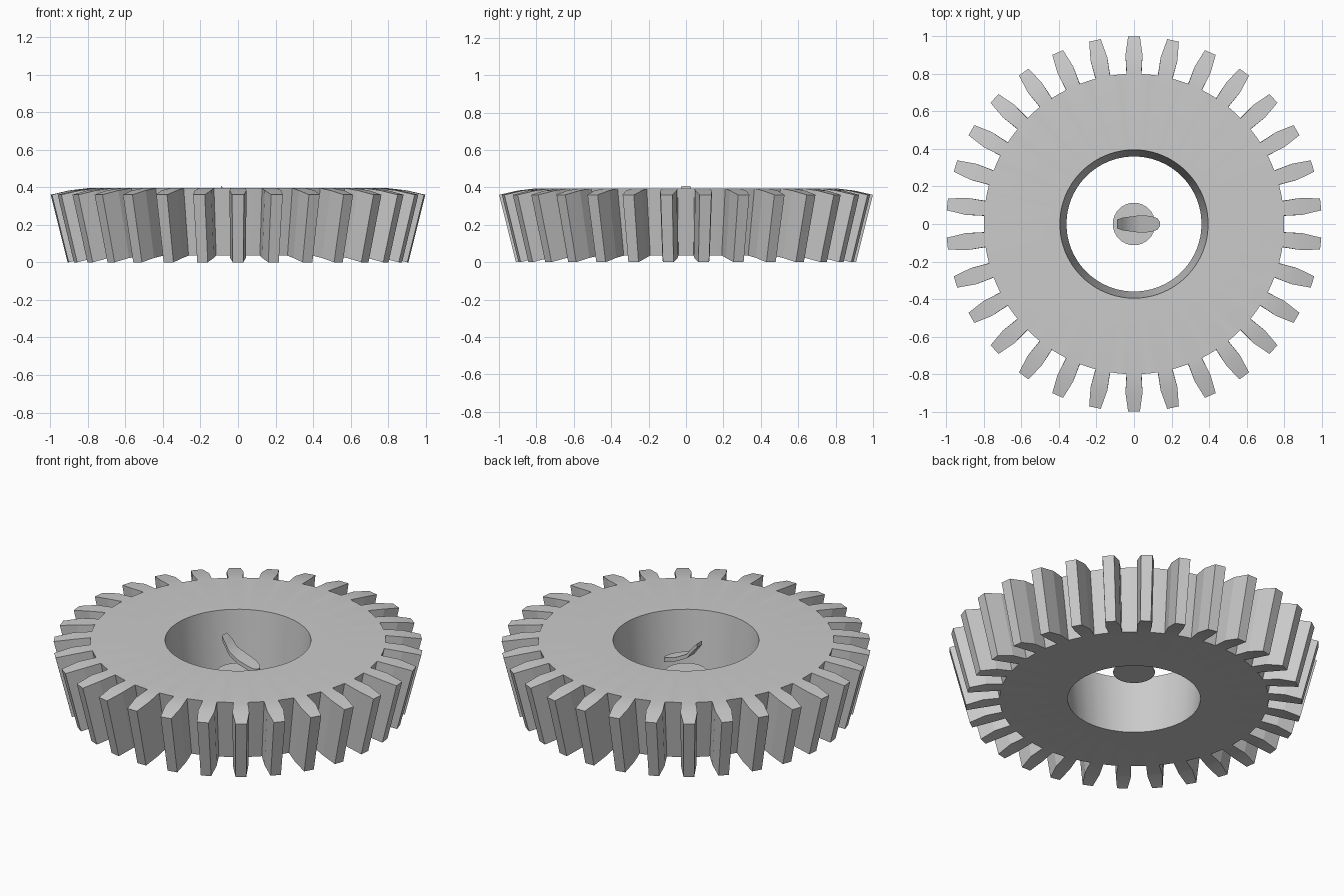
import bpy, bmesh, math
from math import sin, cos, radians

if "Cube" in bpy.data.objects:
    bpy.data.objects.remove(bpy.data.objects["Cube"])

TEETH = 30
STEP = 360 / TEETH
HOLE, ROOT, PITCH, TIP = 0.395, 0.8, 0.9, 1.0


def new_object(name, bm):
    bmesh.ops.recalc_face_normals(bm, faces=bm.faces)
    mesh = bpy.data.meshes.new(name)
    bm.to_mesh(mesh)
    bm.free()
    ob = bpy.data.objects.new(name, mesh)
    bpy.context.collection.objects.link(ob)
    return ob


def smooth(ob, angle):
    bpy.ops.object.select_all(action='DESELECT')
    bpy.context.view_layer.objects.active = ob
    ob.select_set(True)
    bpy.ops.object.shade_smooth_by_angle(angle=radians(angle))


# Bevel gear: a top and a smaller bottom outline, tooth ends slope downwards
bm = bmesh.new()


def layer(z, scale):
    """Vertex rings of one gear face, one dictionary per tooth."""
    def v(r, deg, drop=0.0):
        a = radians(deg)
        return bm.verts.new((r * scale * cos(a), r * scale * sin(a), z - drop))
    teeth = []
    for i in range(TEETH):
        c = 90 + i * STEP
        teeth.append({
            'hole': [v(HOLE, c + d) for d in (-2.8, 2.8, 6)],
            'root': [v(ROOT, c + d) for d in (-2.8, 2.8, 6)],
            'pitch': [v(PITCH, c + d, 0.012) for d in (-2.9, 2.9)],
            'tip': [v(TIP, c + d, 0.035) for d in (-1.8, 1.8)]})
    return teeth


top, bottom = layer(0.395, 1.0), layer(0.035, 0.91)
for i in range(TEETH):
    paths = []
    for side in (top, bottom):
        t, n = side[i], side[(i + 1) % TEETH]
        hole = t['hole'] + [n['hole'][0]]
        root = t['root'] + [n['root'][0]]
        for k in range(3):
            bm.faces.new((hole[k], hole[k + 1], root[k + 1], root[k]))
        for a, b in (('root', 'pitch'), ('pitch', 'tip')):
            bm.faces.new((t[a][0], t[a][1], t[b][1], t[b][0]))
        outer = [root[0], t['pitch'][0], t['tip'][0], t['tip'][1],
                 t['pitch'][1], root[1], root[2], root[3]]
        paths.append((hole, outer))
    for up, low in zip(*paths):
        for k in range(len(up) - 1):
            bm.faces.new((up[k], up[k + 1], low[k + 1], low[k]))
smooth(new_object("bevel_gear", bm), 8)

# Small flat disc in the middle of the hole
bm = bmesh.new()
bmesh.ops.create_cone(bm, cap_ends=True, segments=32, radius1=0.113,
                      radius2=0.113, depth=0.006)
bmesh.ops.translate(bm, verts=bm.verts, vec=(0, 0, 0.203))
new_object("centre_disc", bm)

# Curved tongue above the disc: (x, z, half width) stations
stations = [(-0.09, 0.395, 0.024), (-0.06, 0.36, 0.034), (-0.03, 0.32, 0.038),
            (0.03, 0.29, 0.046), (0.09, 0.27, 0.043), (0.125, 0.255, 0.03),
            (0.138, 0.25, 0.012)]
bm = bmesh.new()
rings = []
for x, z, w in stations:
    rings.append([bm.verts.new((x + dx, s * w, z + dz)) for s, dx, dz in
                  ((-1, 0, -0.012), (1, 0, -0.012), (1, 0, 0.012), (-1, 0, 0.012))])
for a, b in zip(rings, rings[1:]):
    for k in range(4):
        j = (k + 1) % 4
        bm.faces.new((a[k], a[j], b[j], b[k]))
bm.faces.new(rings[0])
bm.faces.new(rings[-1])
tongue = new_object("curved_tongue", bm)
smooth(tongue, 40)
